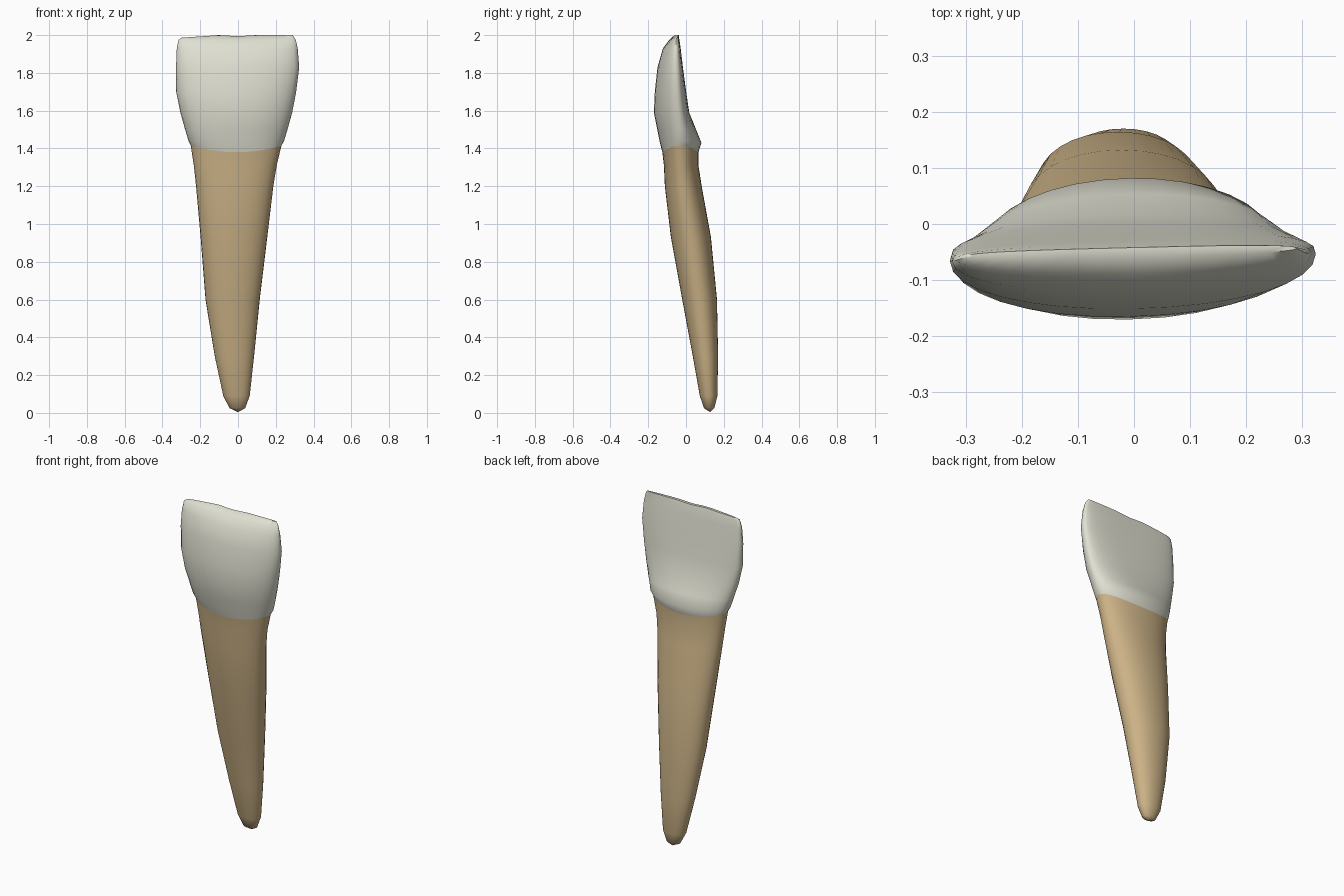
import bpy, bmesh, math

cube = bpy.data.objects.get("Cube")
if cube:
    bpy.data.objects.remove(cube, do_unlink=True)

SIDES = 32


def make_material(name, rgb):
    mat = bpy.data.materials.new(name)
    mat.use_nodes = True
    mat.diffuse_color = (*rgb, 1)
    bsdf = mat.node_tree.nodes["Principled BSDF"]
    bsdf.inputs["Base Color"].default_value = (*rgb, 1)
    bsdf.inputs["Roughness"].default_value = 0.6
    return mat


def power(value, exponent):
    return math.copysign(abs(value) ** exponent, value)


def ring_points(z, left, right, front, mid, back, squareness, scallop=0.0, twist=0.0):
    """Lens-shaped section: the front and back bulge by different depths."""
    points = []
    for i in range(SIDES):
        a = math.tau * i / SIDES
        n = squareness if math.sin(a) > 0 else 2.1
        c, s = power(math.cos(a), 2 / n), power(math.sin(a), 2 / n)
        x = (left + right) / 2 + c * (right - left) / 2
        y = mid + s * ((back - mid) if s > 0 else (mid - front)) + twist * x
        points.append((x, y, z + scallop * math.cos(a) ** 2))
    return points


def loft(name, rings, material, bottom=None, top=False):
    bm = bmesh.new()
    loops = [[bm.verts.new(p) for p in ring] for ring in rings]
    for low, high in zip(loops, loops[1:]):
        for i in range(SIDES):
            j = (i + 1) % SIDES
            bm.faces.new((low[i], low[j], high[j], high[i]))
    if bottom:
        tip = bm.verts.new(bottom)
        for i in range(SIDES):
            bm.faces.new((tip, loops[0][(i + 1) % SIDES], loops[0][i]))
    if top:
        # Strips across the narrow biting edge
        last, half = loops[-1], SIDES // 2
        bm.faces.new((last[0], last[1], last[-1]))
        for i in range(1, half - 1):
            bm.faces.new((last[i], last[i + 1], last[-i - 1], last[-i]))
        bm.faces.new((last[half - 1], last[half], last[half + 1]))
    bmesh.ops.recalc_face_normals(bm, faces=bm.faces)
    mesh = bpy.data.meshes.new(name)
    bm.to_mesh(mesh)
    bm.free()
    mesh.materials.append(material)
    obj = bpy.data.objects.new(name, mesh)
    bpy.context.collection.objects.link(obj)
    bpy.ops.object.select_all(action="DESELECT")
    obj.select_set(True)
    bpy.context.view_layer.objects.active = obj
    bpy.ops.object.shade_smooth_by_angle(angle=math.radians(50))
    return obj


enamel = make_material("ivory enamel", (0.74, 0.74, 0.64))
dentine = make_material("tan root", (0.60, 0.445, 0.24))

# Wavy seam shared by the root and the crown
seam = ring_points(1.38, -0.25, 0.23, -0.125, -0.03, 0.066, 2.1, 0.035)

# Root: height, left, right, front, back
root_sections = [
    (0.025, -0.045, 0.038, 0.095, 0.15),
    (0.09, -0.078, 0.062, 0.073, 0.166),
    (0.3, -0.123, 0.085, 0.036, 0.17),
    (0.6, -0.172, 0.115, -0.02, 0.164),
    (0.93, -0.198, 0.155, -0.08, 0.132),
    (1.2, -0.222, 0.187, -0.112, 0.083),
    (1.31, -0.234, 0.205, -0.117, 0.066),
]
root_rings = [ring_points(z, l, r, f, (f + b) / 2, b, 2.1)
              for z, l, r, f, b in root_sections]
loft("root", root_rings + [seam], dentine, bottom=(0, 0.128, 0.004))

# Crown: height, left, right, front, middle, back, squareness of the back
crown_sections = [
    (1.43, -0.262, 0.244, -0.138, -0.03, 0.082, 2.0),
    (1.5, -0.28, 0.262, -0.152, -0.035, 0.054, 2.1),
    (1.59, -0.305, 0.287, -0.17, -0.045, 0.017, 2.3),
    (1.7, -0.327, 0.308, -0.165, -0.055, 0.0, 2.6),
    (1.83, -0.328, 0.324, -0.151, -0.06, -0.018, 3.0),
    (1.93, -0.324, 0.316, -0.122, -0.06, -0.03, 3.0),
    (1.975, -0.315, 0.306, -0.088, -0.058, -0.037, 3.0),
]
crown_rings = [ring_points(*s, scallop=0.01 if s[0] < 1.45 else 0, twist=0.02)
               for s in crown_sections]
edge = ring_points(1.998, -0.298, 0.29, -0.06, -0.051, -0.042, 3.0, twist=0.025)
# The biting edge drops a little toward its right corner and dips in the middle
edge = [(x, y, z + 0.002 - 0.014 * max(0, -x - 0.1) / 0.2 - 0.006 * max(0, 1 - abs(x) / 0.1))
        for x, y, z in edge]
loft("crown", [seam] + crown_rings + [edge], enamel, top=True)
